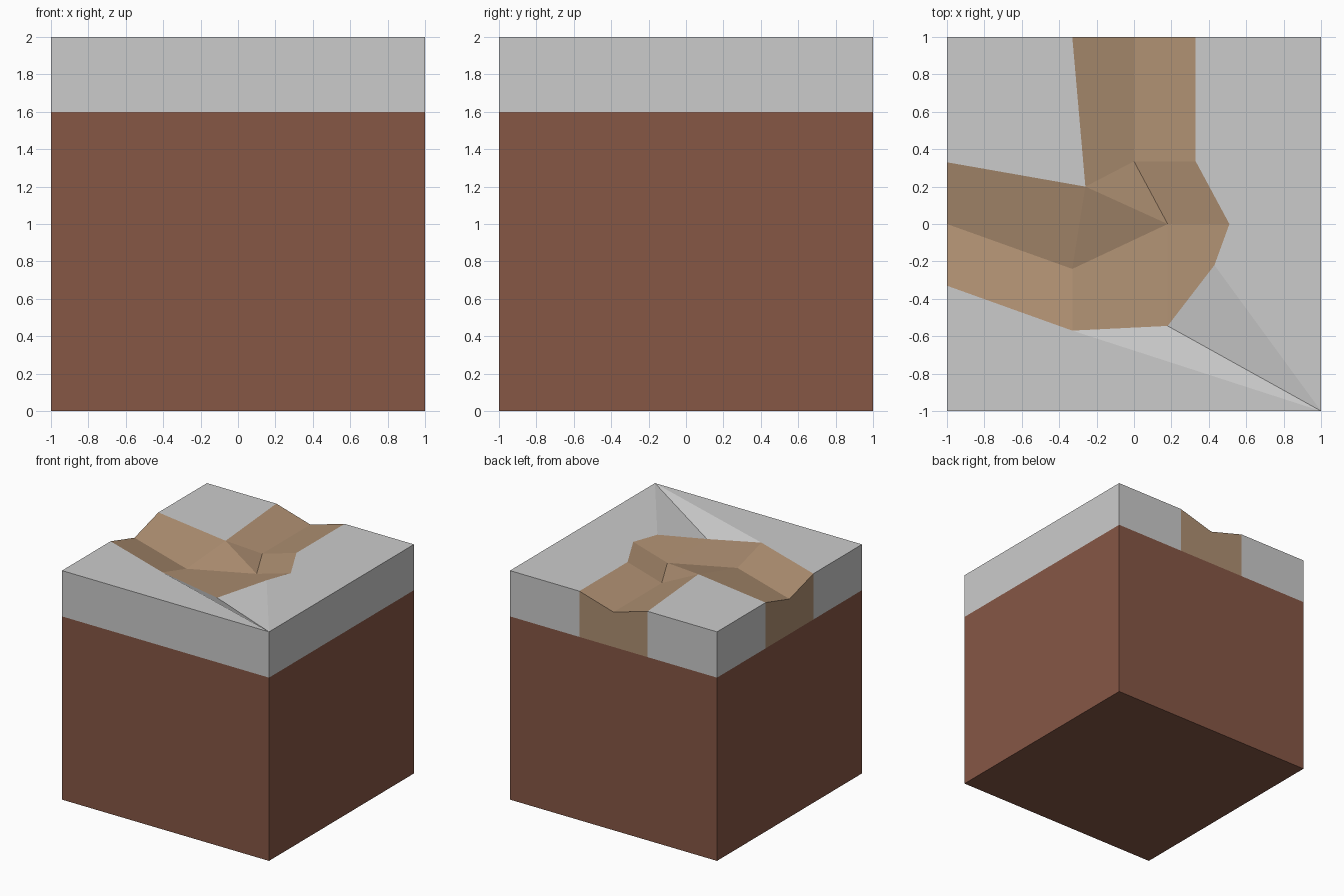
import bpy, bmesh

if "Cube" in bpy.data.objects:
    bpy.data.objects.remove(bpy.data.objects["Cube"])

def material(name, rgb):
    m = bpy.data.materials.new(name)
    m.diffuse_color = (*rgb, 1)
    m.use_nodes = True
    m.node_tree.nodes["Principled BSDF"].inputs["Base Color"].default_value = m.diffuse_color
    return m

grey = material("grey_ground", (0.60, 0.60, 0.60))
tan = material("tan_path", (0.43, 0.28, 0.17))
brown = material("brown_soil", (0.24, 0.095, 0.060))

SOIL, TOP, LOW = 1.6, 2.0, 1.905

# Soil block
bpy.ops.mesh.primitive_cube_add(size=2, location=(0, 0, SOIL / 2))
soil = bpy.context.object
soil.name = "soil_block"
soil.scale.z = SOIL / 2
bpy.ops.object.transform_apply(location=True, rotation=False, scale=True)
soil.data.materials.append(brown)

# Ground points: capitals are tile corners, l = west end, n = north end of the path
rim = {
    "SW": (-1, -1), "SE": (1, -1), "NE": (1, 1), "NW": (-1, 1),
    "l0": (-1, -.33), "l2": (-1, .33), "n0": (-.33, 1), "n2": (.33, 1),
    "inner": (-.26, .20), "r1": (.33, .335), "r2": (.51, 0),
    "r3": (.43, -.22), "r5": (-.33, -.57),
}
floor = {
    "l1": (-1, 0), "n1": (0, 1), "c1": (0, .335), "c2": (.18, 0),
    "c3": (-.33, -.24), "r4": (.18, -.545),
}
ground_faces = [
    "NW l2 inner n0", "SW SE r5 l0", "r5 SE r4", "r4 SE r3",
    "SE NE n2 r1 r2 r3",
]
path_faces = [
    "l1 c3 inner l2", "l0 r5 c3 l1", "c3 c2 inner", "inner c2 c1",
    "inner c1 n1 n0", "c1 r1 n2 n1", "c2 r2 r1 c1",
    "c2 r4 r3 r2", "c3 r5 r4 c2",
]

# Ground slab with the bent path sunk into it
bm = bmesh.new()
v = {k: bm.verts.new((*p, TOP)) for k, p in rim.items()}
v.update({k: bm.verts.new((*p, LOW)) for k, p in floor.items()})
for index, faces in enumerate((ground_faces, path_faces)):
    for names in faces:
        bm.faces.new([v[n] for n in names.split()]).material_index = index

# Side walls drop from the border and take the colour of the face above
border = [e for e in bm.edges if e.is_boundary]
below = {}
for e in border:
    for p in e.verts:
        if p not in below:
            below[p] = bm.verts.new((p.co.x, p.co.y, SOIL))
for e in border:
    loop = e.link_loops[0]
    a, b = loop.vert, loop.link_loop_next.vert
    wall = bm.faces.new((b, a, below[a], below[b]))
    wall.material_index = loop.face.material_index
bm.normal_update()

mesh = bpy.data.meshes.new("ground_with_path")
bm.to_mesh(mesh)
bm.free()
mesh.materials.append(grey)
mesh.materials.append(tan)
bpy.context.collection.objects.link(bpy.data.objects.new("ground_with_path", mesh))
